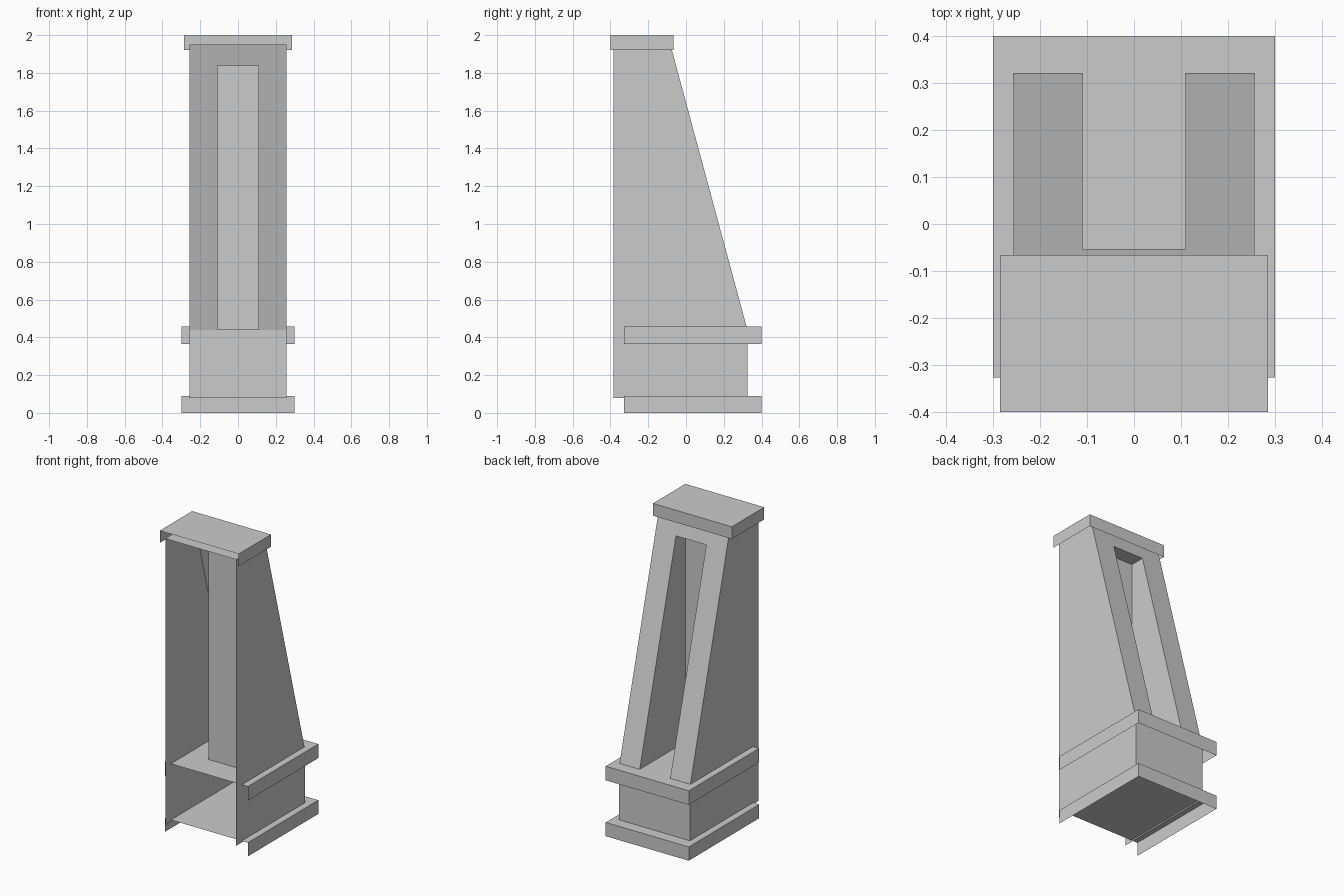
import bpy, bmesh

if "Cube" in bpy.data.objects:
    bpy.data.objects.remove(bpy.data.objects["Cube"])


def make(name, faces):
    """Build one object from a few polygons, welding shared corners."""
    bm = bmesh.new()
    for pts in faces:
        bm.faces.new([bm.verts.new(p) for p in pts])
    bmesh.ops.remove_doubles(bm, verts=bm.verts, dist=0.0005)
    me = bpy.data.meshes.new(name)
    bm.to_mesh(me)
    bm.free()
    ob = bpy.data.objects.new(name, me)
    bpy.context.collection.objects.link(ob)
    return ob


def mirrored(pts):
    """Polygon reflected across x = 0, keeping its normal outward."""
    return [(-x, y, z) for x, y, z in reversed(pts)]


def trim(name, w, y0, y1, z0, z1):
    """Moulding shell: top, two sides and outer end; open to the wall and below."""
    side = [(w, y0, z0), (w, y1, z0), (w, y1, z1), (w, y0, z1)]
    top = [(-w, y0, z1), (w, y0, z1), (w, y1, z1), (-w, y1, z1)]
    end = [(w, y1, z0), (-w, y1, z0), (-w, y1, z1), (w, y1, z1)]
    return make(name, [side, mirrored(side), top, end])


# Main dimensions
W, S = 0.256, 0.11                  # half widths of body and slot
WALL, OUT, DEEP = -0.385, 0.325, -0.15
Z0, ZK, ZS, ZT = 0.08, 0.44, 1.84, 1.95


def slope(z):
    return OUT - (z - ZK) * 0.27


yt, ys = slope(ZT), slope(ZS)

# Sloped body: open toward the wall side
side = [(W, WALL, Z0), (W, OUT, Z0), (W, OUT, ZK), (W, yt, ZT), (W, WALL, ZT)]
jamb = [(W, OUT, ZK), (S, OUT, ZK), (S, ys, ZS), (S, yt, ZT), (W, yt, ZT)]
reveal = [(S, OUT, ZK), (S, DEEP, ZK), (S, DEEP, ZS), (S, ys, ZS)]
faces = []
for f in (side, jamb, reveal):
    faces += [f, mirrored(f)]
faces += [
    # lower end wall
    [(W, OUT, Z0), (-W, OUT, Z0), (-W, OUT, ZK), (-S, OUT, ZK), (S, OUT, ZK), (W, OUT, ZK)],
    # lintel above the slot
    [(S, ys, ZS), (-S, ys, ZS), (-S, yt, ZT), (S, yt, ZT)],
    # slot ceiling and slot back
    [(S, DEEP, ZS), (-S, DEEP, ZS), (-S, ys, ZS), (S, ys, ZS)],
    [(S, DEEP, ZK), (-S, DEEP, ZK), (-S, DEEP, ZS), (S, DEEP, ZS)],
    # top
    [(-W, WALL, ZT), (W, WALL, ZT), (W, yt, ZT), (S, yt, ZT), (-S, yt, ZT), (-W, yt, ZT)],
]
make("buttress_body", faces)

# Mouldings
trim("base_plinth", 0.30, -0.327, 0.40, 0.0, 0.09)
trim("middle_ledge", 0.30, -0.327, 0.40, 0.365, 0.457)
trim("top_cap", 0.285, -0.40, -0.066, 1.92, 2.0)
